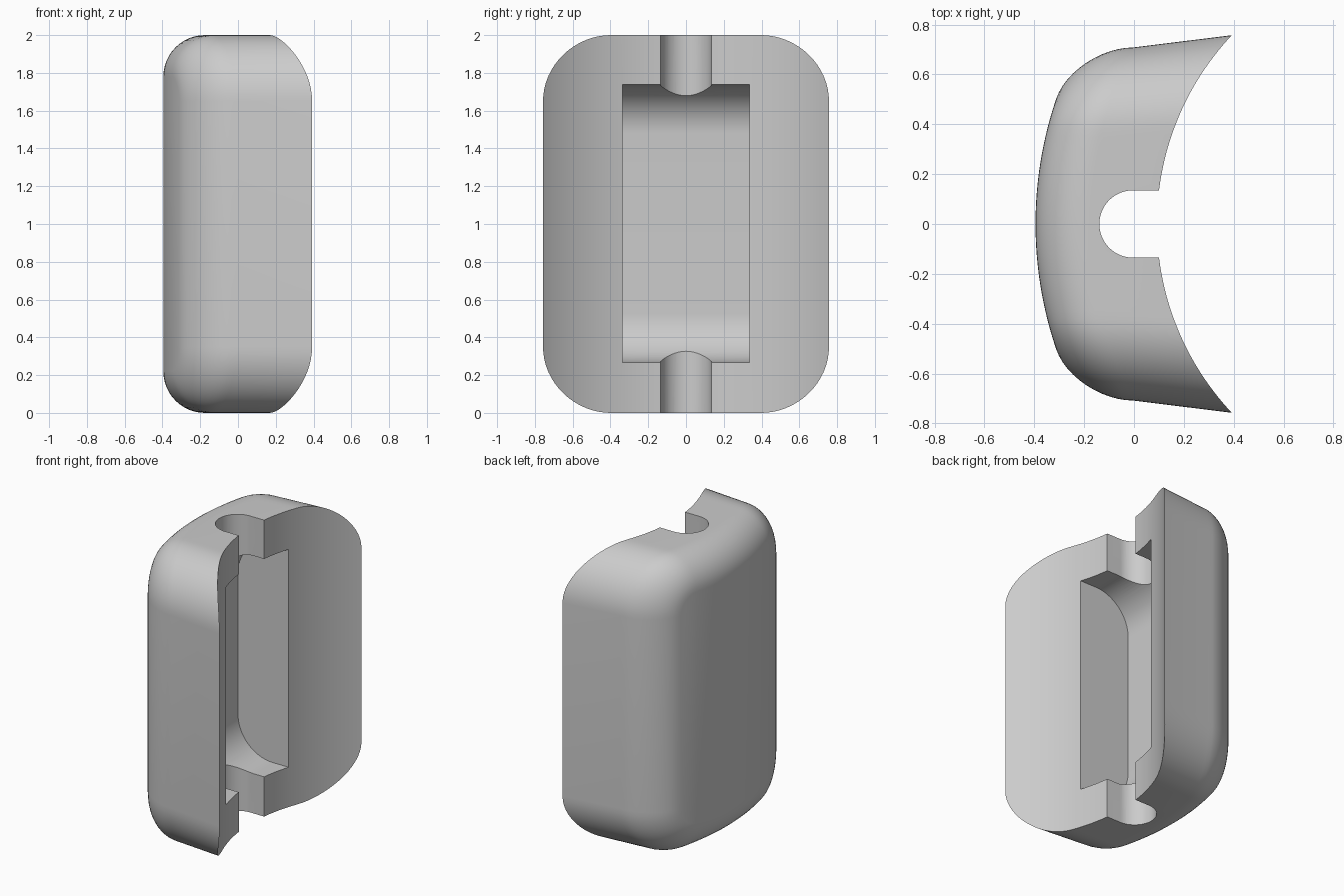
import bpy, bmesh
from math import sin, cos, pi, sqrt

old = bpy.data.objects.get("Cube")
if old:
    bpy.data.objects.remove(old, do_unlink=True)

grey = bpy.data.materials.new("plain grey")
grey.use_nodes = True
grey.diffuse_color = (0.6, 0.6, 0.6, 1)
grey.node_tree.nodes["Principled BSDF"].inputs["Base Color"].default_value = (0.6, 0.6, 0.6, 1)

HALF_W, CORNER, RIM = 0.757, 0.35, 0.22


def outer_x(y):
    """Gently bulging back face."""
    return -0.395 + 1.56 - sqrt(1.56 ** 2 - y * y)


def inner_x(y):
    """Hollow cylindrical face."""
    return 1.197 - sqrt(1.221 - y * y)


def outline(inset):
    """Rounded rectangle in y and z: upper half, then the mirrored lower half."""
    w, h, r = HALF_W - inset, 1 - inset, CORNER - inset
    arc = [(w - r + r * sin(i * pi / 32), h - r + r * cos(i * pi / 32)) for i in range(17)]
    flat = [((w - r) * (i / 12 - 1), h) for i in range(1, 24)]
    upper = [(-y, z) for y, z in reversed(arc)] + flat + arc
    return upper + [(y, -z) for y, z in reversed(upper)]


def make_object(name, bm):
    bmesh.ops.recalc_face_normals(bm, faces=bm.faces)
    mesh = bpy.data.meshes.new(name)
    bm.to_mesh(mesh)
    bm.free()
    mesh.materials.append(grey)
    obj = bpy.data.objects.new(name, mesh)
    bpy.context.collection.objects.link(obj)
    return obj


def prism(name, points, vector):
    """Extrude a closed profile along a vector."""
    bm = bmesh.new()
    face = bm.faces.new([bm.verts.new(p) for p in points])
    new = bmesh.ops.extrude_face_region(bm, geom=[face])["geom"]
    bmesh.ops.translate(bm, vec=vector, verts=[v for v in new if isinstance(v, bmesh.types.BMVert)])
    return make_object(name, bm)


# Body: rounded rim rings, then the drafted wall up to the hollow face
rings = []
for i in range(13):
    t = i / 12 * pi / 2
    ring = []
    for y, z in outline(RIM * (1 - sin(t))):
        y *= 0.935
        ring.append((outer_x(y) + RIM * (1 - cos(t)), y, z + 1))
    rings.append(ring)
end = []
for y, z in outline(0):
    y *= 1 - 0.11 * (0.392 - inner_x(y))
    end.append((inner_x(y), y, z + 1))
rings.append(end)

bm = bmesh.new()
loops = [[bm.verts.new(p) for p in ring] for ring in rings]
n = len(loops[0])
for a, b in zip(loops, loops[1:]):
    for i in range(n):
        j = (i + 1) % n
        bm.faces.new((a[i], a[j], b[j], b[i]))
for loop in (loops[0], loops[-1]):
    for i in range(n // 2 - 1):
        bm.faces.new((loop[i], loop[i + 1], loop[n - 2 - i], loop[n - 1 - i]))
body = make_object("clip_body", bm)

# Pocket with rounded inner ends
R, CX = 0.26, 0.025
arc = [(CX - R * sin(i * pi / 40), 0.735 - R + R * cos(i * pi / 40)) for i in range(21)]
half = [(0.6, 0.735)] + arc
profile = half + [(x, -z) for x, z in reversed(half)]
pocket = prism("pocket_cutter", [(x, -0.335, z + 1.003) for x, z in profile], (0, 0.67, 0))

# Round-bottomed channel running the full height
groove = [(-0.004 - 0.135 * sin(i * pi / 32), 0.135 * cos(i * pi / 32), -0.2) for i in range(33)]
channel = prism("channel_cutter", [(0.6, 0.135, -0.2)] + groove + [(0.6, -0.135, -0.2)], (0, 0, 2.4))

bpy.ops.object.select_all(action="DESELECT")
body.select_set(True)
bpy.context.view_layer.objects.active = body
for cutter in (pocket, channel):
    cut = body.modifiers.new(cutter.name, "BOOLEAN")
    cut.operation, cut.solver, cut.object = "DIFFERENCE", "EXACT", cutter
    bpy.ops.object.modifier_apply(modifier=cut.name)
    bpy.data.objects.remove(cutter, do_unlink=True)
bpy.ops.object.shade_smooth_by_angle()
